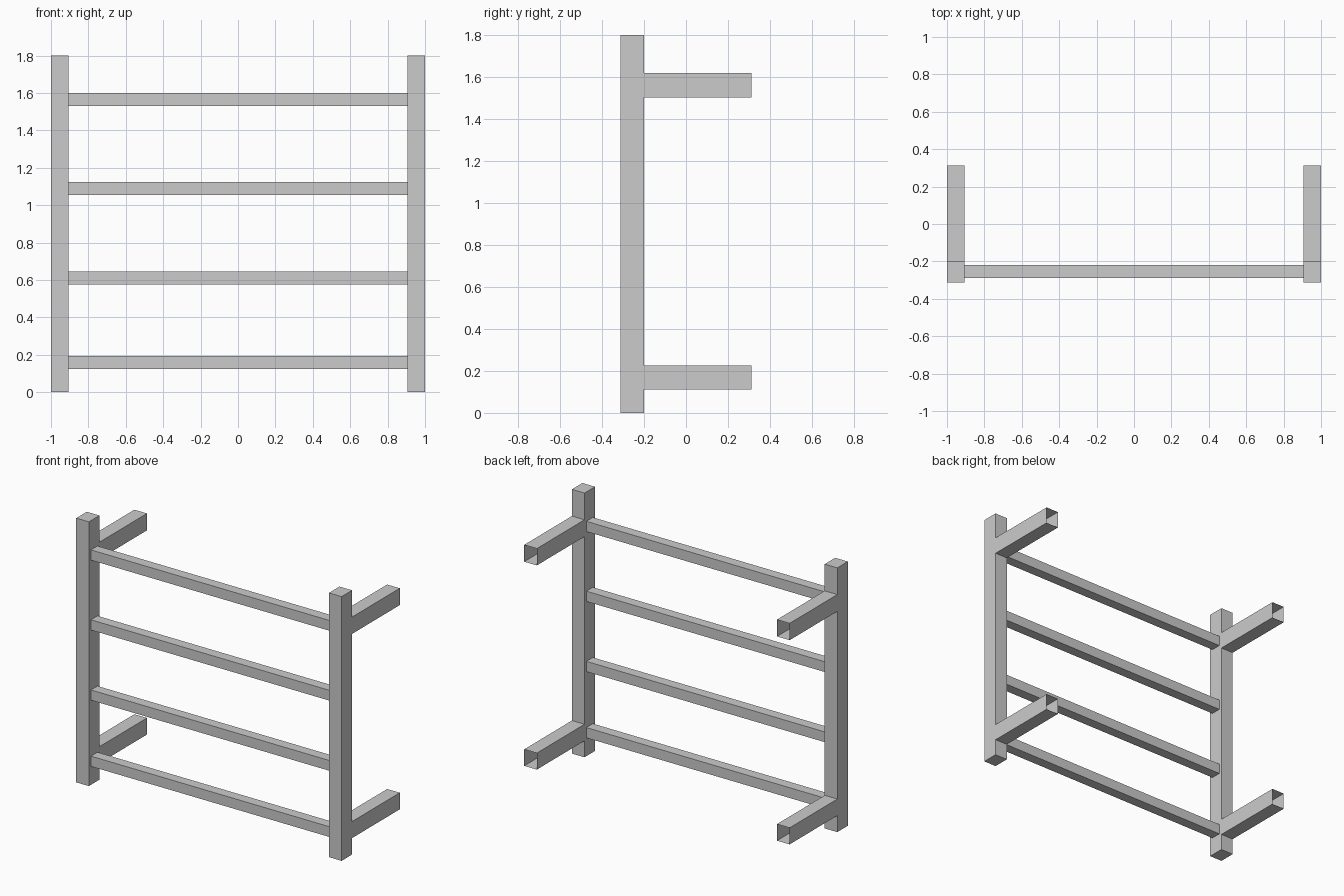
import bpy, bmesh

if "Cube" in bpy.data.objects:
    bpy.data.objects.remove(bpy.data.objects["Cube"])

POST_FRONT, POST_BACK, ARM_END = -0.313, -0.2, 0.313
HEIGHT = 1.8
INNER_X, OUTER_X = 0.905, 1.0
ARMS_Z = [(0.112, 0.225), (1.503, 1.618)]
RAILS_Z = [0.16, 0.611, 1.089, 1.565]
RAIL_Y, RAIL_SIZE = -0.255, 0.07


def extruded(name, points, x0, x1, keep):
    """Extrude a closed point outline along x; keep(face) chooses the faces to retain."""
    mesh = bpy.data.meshes.new(name)
    bm = bmesh.new()
    face = bm.faces.new([bm.verts.new((x0, y, z)) for y, z in points])
    result = bmesh.ops.extrude_face_region(bm, geom=[face], use_keep_orig=True)
    moved = [v for v in result["geom"] if isinstance(v, bmesh.types.BMVert)]
    bmesh.ops.translate(bm, verts=moved, vec=(x1 - x0, 0, 0))
    bmesh.ops.recalc_face_normals(bm, faces=bm.faces[:])
    dropped = [f for f in bm.faces if not keep(f)]
    bmesh.ops.delete(bm, geom=dropped, context='FACES')
    bm.to_mesh(mesh)
    bm.free()
    obj = bpy.data.objects.new(name, mesh)
    bpy.context.collection.objects.link(obj)
    return obj


# Side posts with wall arms, one outline each; arm tubes are open at the back
outline = [(POST_BACK, HEIGHT), (POST_FRONT, HEIGHT), (POST_FRONT, 0), (POST_BACK, 0)]
for low, high in ARMS_Z:
    outline += [(POST_BACK, low), (ARM_END, low), (ARM_END, high), (POST_BACK, high)]


def not_arm_end(face):
    return face.calc_center_median().y < ARM_END - 0.001


for side, sign in (("left", -1), ("right", 1)):
    extruded(f"{side}_post_and_arms", outline, sign * INNER_X, sign * OUTER_X, not_arm_end)

# Cross rails: square tubes butting against the posts
h = RAIL_SIZE / 2
for i, z in enumerate(RAILS_Z):
    square = [(RAIL_Y - h, z - h), (RAIL_Y + h, z - h), (RAIL_Y + h, z + h), (RAIL_Y - h, z + h)]
    extruded(f"cross_rail_{i + 1}", square, -INNER_X, INNER_X,
             lambda f: abs(f.normal.x) < 0.5)
